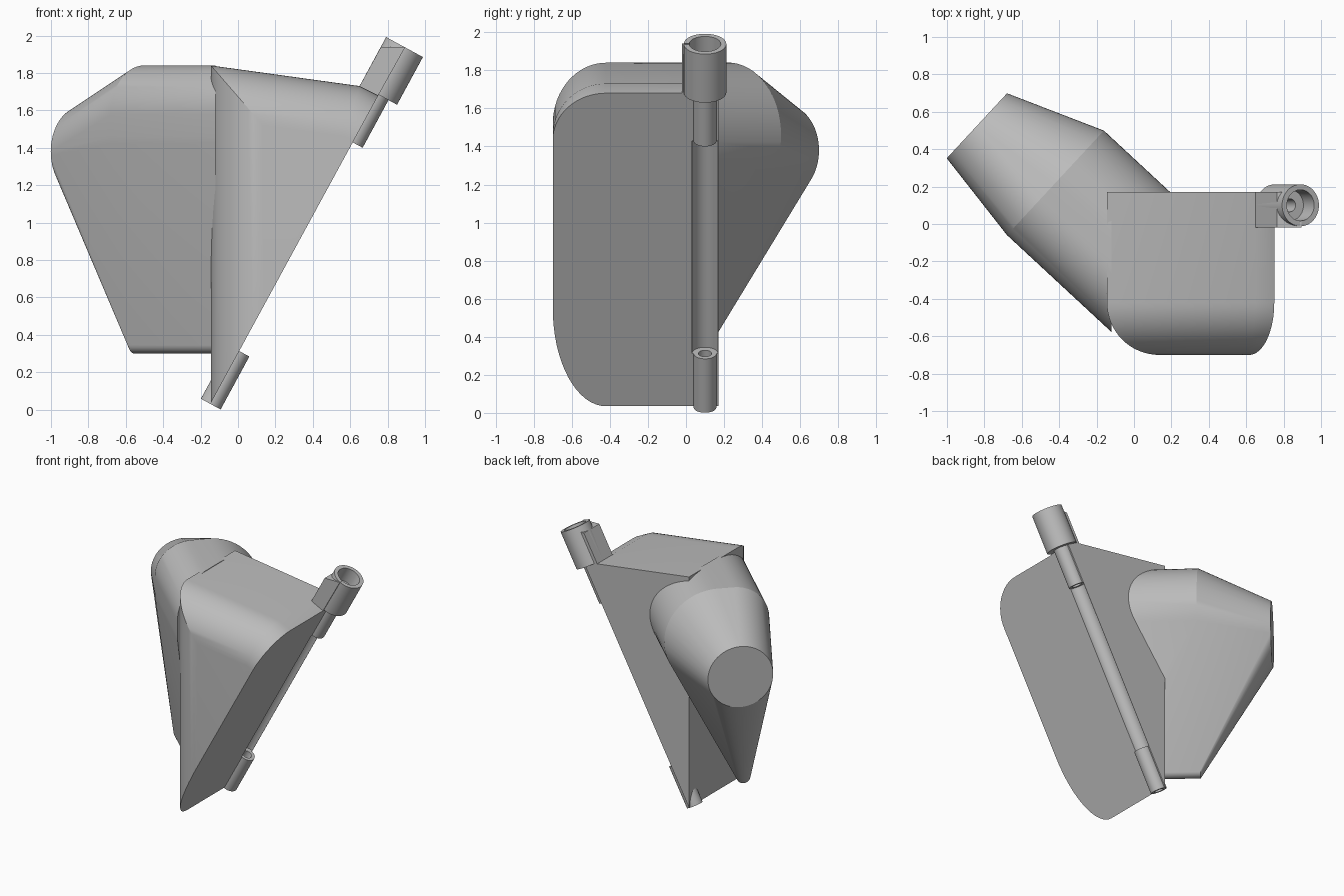
import bpy, bmesh, math
from mathutils import Vector

if "Cube" in bpy.data.objects:
    bpy.data.objects.remove(bpy.data.objects["Cube"])

grey = bpy.data.materials.new("plain grey")
grey.use_nodes = True
grey.diffuse_color = (0.5, 0.5, 0.5, 1)
grey.node_tree.nodes["Principled BSDF"].inputs["Base Color"].default_value = (0.5, 0.5, 0.5, 1)

# Hinge axis lies in the slanted face, running from its foot to its tip
FOOT, TIP = Vector((-0.14, 0.1, 0.04)), Vector((0.75, 0.1, 1.68))
AXIS = (TIP - FOOT).normalized()
FRONT, BACK = -0.7, 0.17


def finish(bm, name):
    bmesh.ops.recalc_face_normals(bm, faces=bm.faces)
    mesh = bpy.data.meshes.new(name)
    bm.to_mesh(mesh)
    bm.free()
    mesh.materials.append(grey)
    obj = bpy.data.objects.new(name, mesh)
    bpy.context.collection.objects.link(obj)
    return obj


def prism_bm(points, y0, y1):
    bm = bmesh.new()
    face = bm.faces.new([bm.verts.new((x, y0, z)) for x, z in points])
    ext = bmesh.ops.extrude_face_region(bm, geom=[face])["geom"]
    moved = [v for v in ext if isinstance(v, bmesh.types.BMVert)]
    bmesh.ops.translate(bm, verts=moved, vec=(0, y1 - y0, 0))
    return bm


def rod(name, start, end, radius):
    """Cylinder along the hinge axis between two distances from the foot."""
    bm = bmesh.new()
    bmesh.ops.create_cone(bm, cap_ends=True, segments=48, radius1=radius,
                          radius2=radius, depth=end - start)
    rot = AXIS.to_track_quat("Z", "Y").to_matrix()
    bmesh.ops.rotate(bm, verts=bm.verts, matrix=rot)
    bmesh.ops.translate(bm, verts=bm.verts, vec=FOOT + AXIS * (start + end) / 2)
    return finish(bm, name)


def cut(obj, *cutters):
    bpy.context.view_layer.objects.active = obj
    for cutter in cutters:
        cutter.hide_render = True
        mod = obj.modifiers.new("cut", "BOOLEAN")
        mod.operation, mod.solver, mod.object = "DIFFERENCE", "EXACT", cutter
        bpy.ops.object.modifier_apply(modifier=mod.name)


# Wedge housing with rounded front edges
bm = prism_bm([(-0.145, 0.035), (-0.145, 1.84), (0.65, 1.73), (TIP.x, TIP.z)], FRONT, BACK)
rounded = []
for e in bm.edges:
    a, b = (v.co for v in e.verts)
    slanted = abs(a.z - b.z) > 1 and abs(a.x - b.x) > 0.5
    if max(a.y, b.y) < FRONT + 0.01 and not slanted:
        rounded.append(e)
bmesh.ops.recalc_face_normals(bm, faces=bm.faces)
bmesh.ops.bevel(bm, geom=rounded, offset=0.28, offset_type="OFFSET", segments=16,
                profile=0.5, affect="EDGES", clamp_overlap=False)
housing = finish(bm, "wedge_housing")

# Side duct: teardrop section run into the housing and tapered to a round end
across = Vector((0.68, 0.733, 0)).normalized()
inward = Vector((0.733, -0.68, 0)).normalized()
middle = Vector((-0.42, 0.22, 0))


def ring(bm, centre, offset, z, radius, steps=64):
    for i in range(steps):
        a = math.tau * i / steps
        bm.verts.new(centre + across * (offset + radius * math.cos(a))
                     + Vector((0, 0, z + radius * math.sin(a))))


bm = bmesh.new()
for centre in (middle, middle + inward * 0.9):
    ring(bm, centre, 0, 1.46, 0.381)
    ring(bm, centre, -0.121, 1.58, 0.26)
    ring(bm, centre, -0.195, 0.35, 0.05)
ring(bm, Vector((-0.84, 0.525, 0)), 0, 1.38, 0.237)
hull = bmesh.ops.convex_hull(bm, input=bm.verts)
inside = {v for v in hull["geom_interior"] + hull["geom_unused"]
          if isinstance(v, bmesh.types.BMVert)}
bmesh.ops.delete(bm, geom=list(inside), context="VERTS")
bmesh.ops.dissolve_limit(bm, angle_limit=0.002, verts=bm.verts, edges=bm.edges)
duct = finish(bm, "side_duct")
trim = finish(prism_bm([(-0.12, -1), (-0.12, 3), (2, 3), (2, -1)], -2, 0.16), "duct_trim")
cut(duct, trim)

# Hinge tubes, top socket and its mounting block
lower_tube = rod("lower_hinge_tube", -0.012, 0.31, 0.06)
upper_tube = rod("upper_hinge_tube", 1.58, 1.9, 0.06)
socket = rod("top_socket", 1.87, 2.16, 0.112)
block = finish(prism_bm([(0.65, 1.73), (0.765, 1.94), (0.895, 1.94), (TIP.x, TIP.z)],
                        -0.02, BACK), "socket_block")

# Knuckle groove and bores
groove = rod("groove_cutter", 0.31, 1.58, 0.068)
bore = rod("bore_cutter", -0.2, 2.4, 0.035)
socket_bore = rod("socket_cutter", 2.04, 2.4, 0.083)
cut(housing, groove, bore)
for tube in (lower_tube, upper_tube):
    cut(tube, bore)
for part in (socket, block):
    cut(part, bore, socket_bore)

for cutter in (trim, groove, bore, socket_bore):
    bpy.data.objects.remove(cutter)

# Smooth curves, crisp edges
bpy.ops.object.select_all(action="DESELECT")
for part in (housing, duct, lower_tube, upper_tube, socket, block):
    part.select_set(True)
bpy.context.view_layer.objects.active = housing
bpy.ops.object.shade_smooth_by_angle(angle=math.radians(20))
